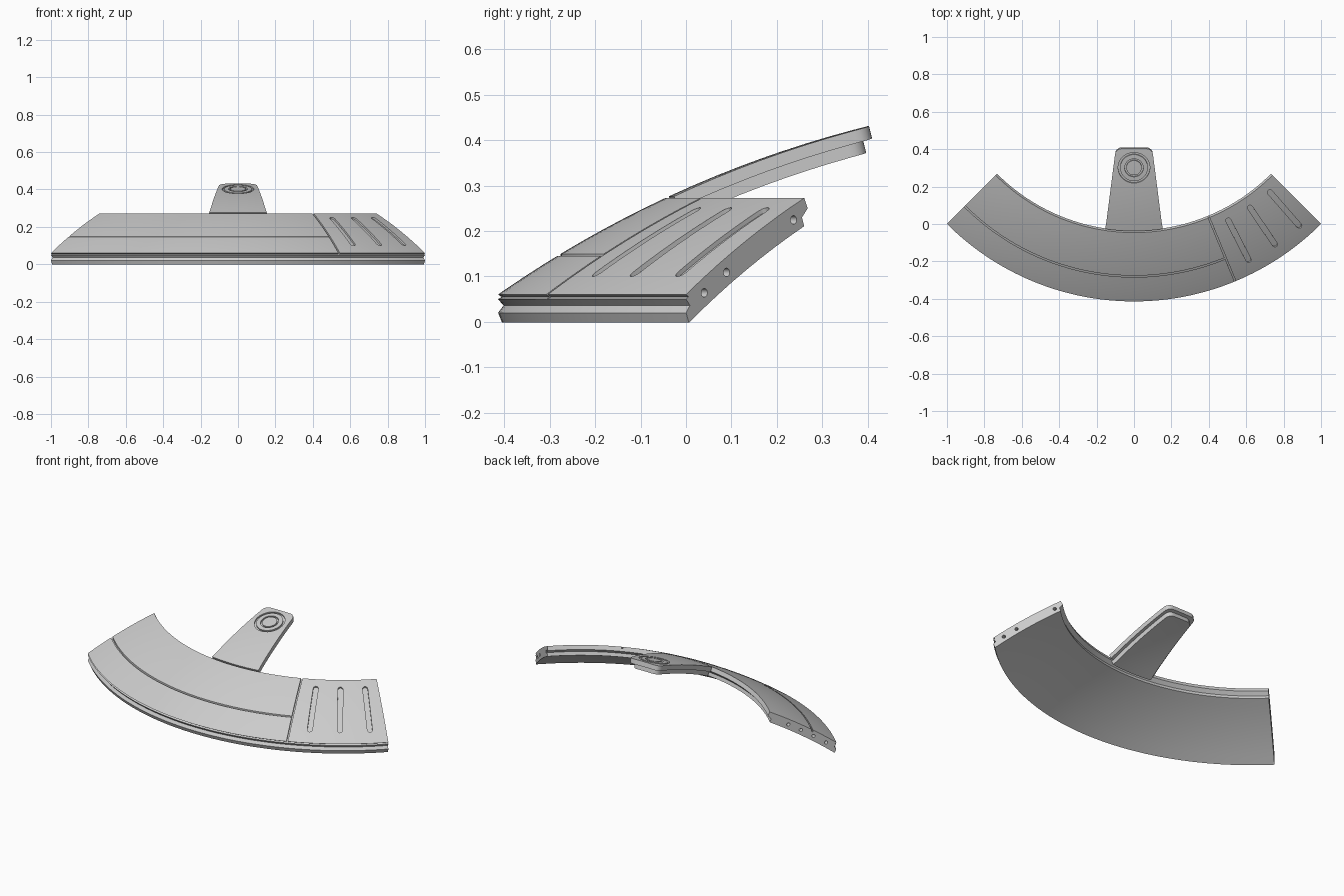
import bpy, bmesh
from math import sqrt, sin, cos, radians, pi, atan2
from mathutils import Matrix, Vector

cube = bpy.data.objects.get("Cube")
if cube:
    bpy.data.objects.remove(cube, do_unlink=True)

DOME_R, DOME_Z = 2.47, -1.965      # sphere that the upper skin follows
AXIS = Vector((0, 1, 0))           # vertical axis of the arc
THICK = 0.056

mat = bpy.data.materials.new("light grey")
mat.use_nodes = True
mat.diffuse_color = (0.6, 0.6, 0.6, 1)
mat.node_tree.nodes["Principled BSDF"].inputs["Base Color"].default_value = (0.6, 0.6, 0.6, 1)


def dome_z(r, depth=0):
    return DOME_Z + sqrt((DOME_R - depth) ** 2 - r * r)


def finish(name, bm):
    bmesh.ops.recalc_face_normals(bm, faces=bm.faces)
    mesh = bpy.data.meshes.new(name)
    bm.to_mesh(mesh)
    bm.free()
    mesh.materials.append(mat)
    ob = bpy.data.objects.new(name, mesh)
    bpy.context.collection.objects.link(ob)
    return ob


def lathe(name, profile, start, end, segs, matrix):
    """Sweep a closed (radius, z) profile around z, capped unless a full turn."""
    bm = bmesh.new()
    full = end - start > 359
    rings = []
    for i in range(segs if full else segs + 1):
        a = radians(start + (end - start) * i / segs)
        rings.append([bm.verts.new((r * sin(a), -r * cos(a), z)) for r, z in profile])
    pairs = list(zip(rings, rings[1:])) + ([(rings[-1], rings[0])] if full else [])
    n = len(profile)
    for p, q in pairs:
        for j in range(n):
            k = (j + 1) % n
            bm.faces.new((p[j], p[k], q[k], q[j]))
    if not full:
        bm.faces.new(rings[0])
        bm.faces.new(rings[-1])
    bm.transform(matrix)
    return finish(name, bm)


def dome_strip(name, stations, top, bottom, angle=0, cols=1):
    """Radial slab following the dome; stations are (radius, half width)."""
    bm = bmesh.new()
    a = radians(angle)
    out, side = Vector((sin(a), -cos(a), 0)), Vector((cos(a), sin(a), 0))
    rows = []
    for i, (s, hw) in enumerate(stations):
        ring = []
        for depth, order in ((top, range(cols + 1)), (bottom, range(cols, -1, -1))):
            for c in order:
                w = hw * (2 * c / cols - 1)
                along = sqrt(s * s - w * w) if i == 0 else s
                p = out * along + side * w
                z = dome_z(p.length, 0)
                # offset along the sphere normal
                nrm = Vector((p.x, p.y, z - DOME_Z)).normalized()
                ring.append(bm.verts.new(AXIS + Vector((p.x, p.y, z)) - nrm * depth))
        rows.append(ring)
    n = len(rows[0])
    for p, q in zip(rows, rows[1:]):
        for j in range(n):
            k = (j + 1) % n
            bm.faces.new((p[j], p[k], q[k], q[j]))
    for ring in (rows[0], rows[-1]):
        for c in range(cols):
            bm.faces.new((ring[c], ring[c + 1], ring[n - 2 - c], ring[n - 1 - c]))
    return finish(name, bm)


def cut(target, cutter):
    cutter.hide_render = True
    mod = target.modifiers.new("cut", 'BOOLEAN')
    mod.operation, mod.solver, mod.object = 'DIFFERENCE', 'EXACT', cutter
    bpy.context.view_layer.objects.active = target
    bpy.ops.object.modifier_apply(modifier=mod.name)
    bpy.data.objects.remove(cutter, do_unlink=True)


def smooth(ob):
    bpy.ops.object.select_all(action='DESELECT')
    ob.select_set(True)
    bpy.context.view_layer.objects.active = ob
    bpy.ops.object.shade_smooth_by_angle(angle=radians(25))


# curved panel: domed skin with ridged rims
to_axis = Matrix.Translation(AXIS)
R_IN, R_OUT, STEPS = 1.046, 1.405, 8
radii = [R_IN + (R_OUT - R_IN) * i / STEPS for i in range(STEPS + 1)]
outer_rim = [(1.414, 0.06), (1.406, 0.055), (1.414, 0.05), (1.402, 0.036), (1.414, 0.02)]
inner_rim = [(1.053, 0.23), (1.035, 0.25)]
profile = ([(r, dome_z(r)) for r in radii] + outer_rim
           + [(r, dome_z(r, THICK)) for r in reversed(radii)] + inner_rim)
panel = lathe("curved_panel", profile, -45, 45, 60, to_axis)

# seam along the arc, then the seam across it
seam = [(r, dome_z(r) + dz) for r, dz in
        ((1.276, -0.012), (1.284, -0.012), (1.284, 0.02), (1.276, 0.02))]
cut(panel, lathe("arc_seam", seam, -46, 22.5, 46, to_axis))
cut(panel, dome_strip("cross_seam", [(1.02 + 0.05 * i, 0.004) for i in range(9)],
                      -0.02, 0.01, 22.5))

# three rounded slots on the end section
W = 0.014
cap = [(W * (1 - cos(t)), max(W * sin(t), 0.002)) for t in (0, pi / 6, pi / 3, pi / 2)]
slot = ([(1.09 + d, w) for d, w in cap] + [(1.16, W), (1.22, W), (1.28, W)]
        + [(1.355 - d, w) for d, w in reversed(cap)])
for angle in (27.2, 34.2, 41.2):
    cut(panel, dome_strip("slot", slot, -0.02, 0.01, angle))

# peg holes in both end faces
for side in (-1, 1):
    for i in range(5):
        r = 1.357 - 0.0695 * i
        bm = bmesh.new()
        bmesh.ops.create_cone(bm, cap_ends=True, segments=16, radius1=0.0095,
                              radius2=0.0095, depth=0.06)
        a = radians(45 * side)
        place = (Matrix.Translation(AXIS + Vector((r * sin(a), -r * cos(a), dome_z(r, 0.029))))
                 @ Matrix.Rotation(a, 4, 'Z') @ Matrix.Rotation(pi / 2, 4, 'Y'))
        bm.transform(place)
        cut(panel, finish("peg_hole", bm))
smooth(panel)


# tongue reaching back from the arc, in two layers
def tongue(name, start, end, base, tip, top, bottom):
    c = 0.035
    body = [(start + (end + c - start) * i / 8, base + (tip - base) * i / 8) for i in range(9)]
    corner = [(end + c * (1 - sin(t)), tip - c * (1 - cos(t)))
              for t in (pi / 8, pi / 4, 3 * pi / 8, pi / 2)]
    return dome_strip(name, body + corner, top, bottom, 0, 8)


upper = tongue("tongue_upper", 1.038, 0.597, 0.154, 0.102, 0, 0.028)
lower = tongue("tongue_lower", 1.05, 0.617, 0.136, 0.085, 0.027, THICK)

# ring grooves around the tongue's boss
r = 0.70
tilt = atan2(r, sqrt(DOME_R ** 2 - r * r))
boss = Matrix.Translation((0, 1 - r, dome_z(r))) @ Matrix.Rotation(tilt, 4, 'X')
for a, b in ((0.074, 0.085), (0.041, 0.05)):
    ring = [(a, -0.01), (b, -0.01), (b, 0.02), (a, 0.02)]
    cut(upper, lathe("ring_groove", ring, 0, 360, 40, boss))
smooth(upper)
smooth(lower)
